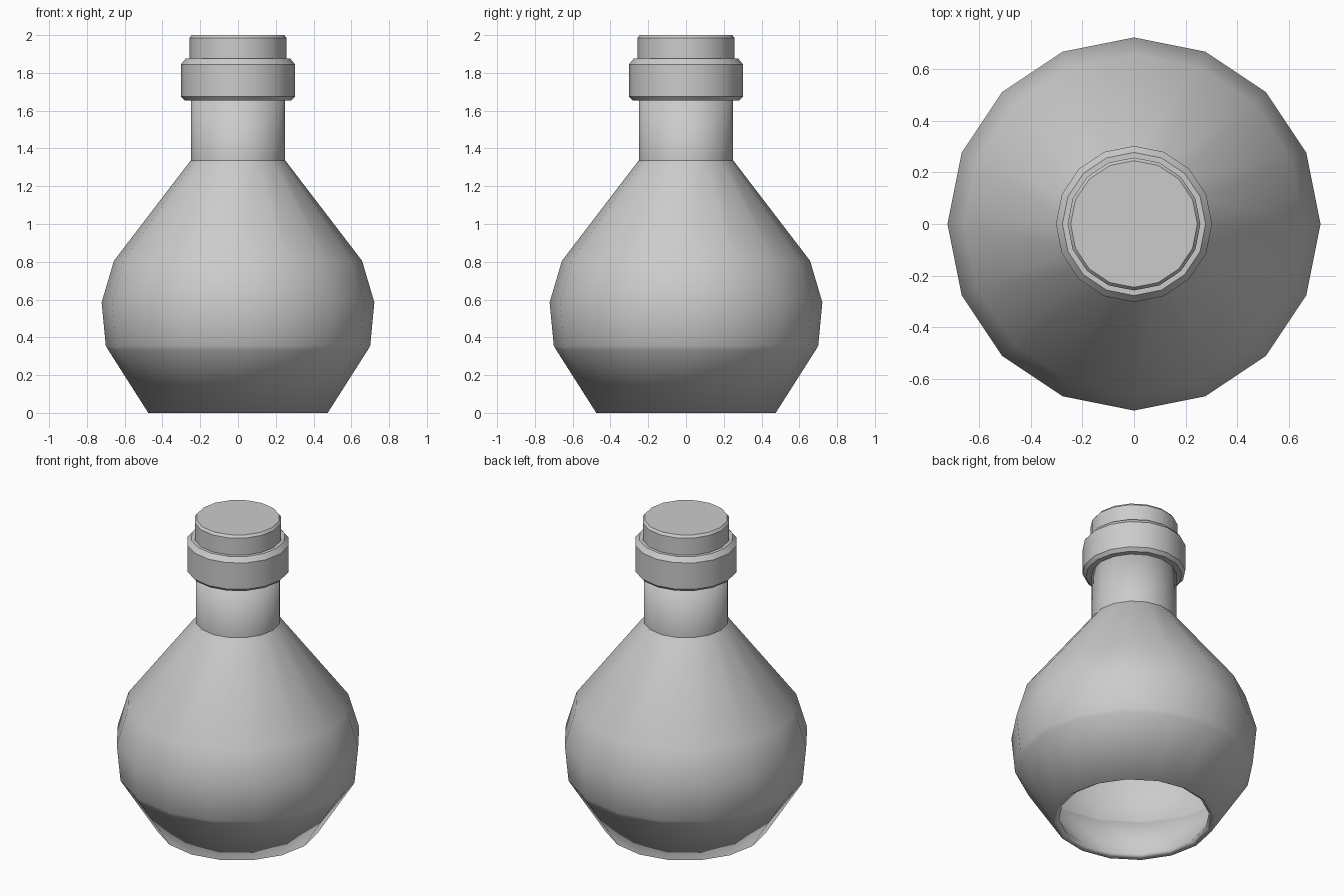
import bpy, bmesh, math

if "Cube" in bpy.data.objects:
    bpy.data.objects.remove(bpy.data.objects["Cube"])

SIDES = 16


def lathe(name, profile):
    """Spin a bottom-to-top (radius, z) profile around the z axis."""
    bm = bmesh.new()
    rings = []
    for r, z in profile:
        if r == 0:
            rings.append([bm.verts.new((0, 0, z))])
        else:
            rings.append([bm.verts.new((r * math.cos(i * math.tau / SIDES),
                                        r * math.sin(i * math.tau / SIDES), z))
                          for i in range(SIDES)])
    for low, high in zip(rings, rings[1:]):
        if len(low) == 1:
            bm.faces.new(high[::-1])
        elif len(high) == 1:
            bm.faces.new(low)
        else:
            for i in range(SIDES):
                j = (i + 1) % SIDES
                bm.faces.new((low[i], low[j], high[j], high[i]))
    mesh = bpy.data.meshes.new(name)
    bm.to_mesh(mesh)
    bm.free()
    obj = bpy.data.objects.new(name, mesh)
    bpy.context.collection.objects.link(obj)
    bpy.ops.object.select_all(action='DESELECT')
    obj.select_set(True)
    bpy.context.view_layer.objects.active = obj
    bpy.ops.object.shade_smooth_by_angle(angle=math.radians(32))
    return obj


# Bottle body and neck: open underneath, with a thick wall
body = lathe("bottle_body", [(0.475, 0), (0.687, 0.333), (0.70, 0.355),
                             (0.722, 0.585), (0.657, 0.805),
                             (0.25, 1.337), (0.25, 1.70)])
wall = body.modifiers.new("wall", 'SOLIDIFY')
wall.thickness = 0.04
wall.offset = -1

# Collar around the mouth of the bottle
lathe("neck_collar", [(0.23, 1.655), (0.283, 1.655), (0.302, 1.675),
                      (0.302, 1.845), (0.277, 1.875), (0.23, 1.875)])

# Stopper
lathe("stopper", [(0, 1.6), (0.205, 1.6), (0.205, 1.86), (0.257, 1.865),
                  (0.257, 1.985), (0.245, 2.0), (0, 2.0)])
